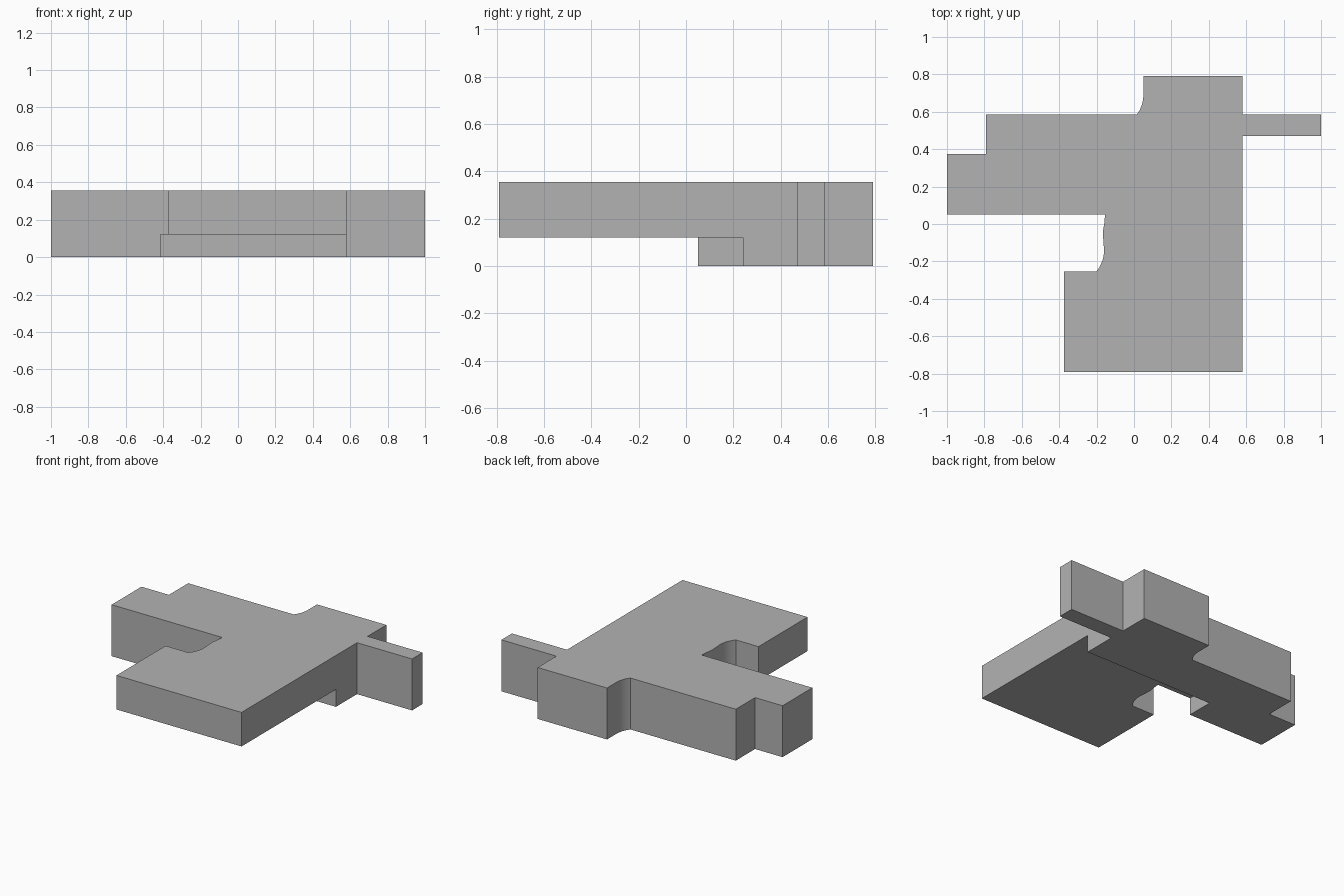
import bpy
import bmesh
import math
from mathutils import Vector

HEIGHT = 0.355      # full thickness of the block
STEP = 0.12         # height of the undercut below the front plate

cube = bpy.data.objects.get("Cube")
if cube:
    bpy.data.objects.remove(cube, do_unlink=True)

grey = bpy.data.materials.new("plain grey")
grey.use_nodes = True
grey.diffuse_color = (0.45, 0.45, 0.45, 1)
grey.node_tree.nodes["Principled BSDF"].inputs["Base Color"].default_value = grey.diffuse_color


def arc(x, y, radius, drop, steps=8):
    """Fillet that leaves (x, y) straight down and flares toward -x."""
    end = math.asin(drop / radius)
    return [(x - radius + radius * math.cos(end * i / steps),
             y - radius * math.sin(end * i / steps)) for i in range(steps + 1)]


def prism(name, outline, bottom, top):
    """Extrude a closed outline straight up."""
    bm = bmesh.new()
    face = bm.faces.new([bm.verts.new((x, y, bottom)) for x, y in outline])
    new = bmesh.ops.extrude_face_region(bm, geom=[face])["geom"]
    bmesh.ops.translate(bm, vec=Vector((0, 0, top - bottom)),
                        verts=[v for v in new if isinstance(v, bmesh.types.BMVert)])
    bmesh.ops.recalc_face_normals(bm, faces=bm.faces)
    mesh = bpy.data.meshes.new(name)
    bm.to_mesh(mesh)
    bm.free()
    mesh.materials.append(grey)
    obj = bpy.data.objects.new(name, mesh)
    bpy.context.collection.objects.link(obj)
    return obj


# Plan outline, clockwise from the front left corner
front_plate = [(0.58, -0.79), (-0.375, -0.79), (-0.375, -0.255)]
side_notch = arc(-0.16, -0.14, 0.175, 0.115)[::-1]
notch_top = [(-0.164, -0.09), (-0.166, -0.04), (-0.158, 0.01), (-0.155, 0.05)]
right_arm = [(-1, 0.05), (-1, 0.375), (-0.79, 0.375), (-0.79, 0.585)]
back_fillet = arc(0.05, 0.69, 0.175, 0.105)[::-1]
back_block = [(0.05, 0.79), (0.58, 0.79)]
left_tab = [(0.58, 0.585), (1, 0.585), (1, 0.47), (0.58, 0.47)]

block = prism("stepped_block",
              front_plate + side_notch + notch_top + right_arm
              + back_fillet + back_block + left_tab, 0, HEIGHT)

# Undercut beneath the front plate
cutter = prism("undercut_cutter",
               [(-0.415, -0.9), (0.7, -0.9), (0.7, 0.24), (-0.415, 0.24)], -0.1, STEP)
cutter.hide_render = True
cut = block.modifiers.new("undercut", "BOOLEAN")
cut.operation = "DIFFERENCE"
cut.solver = "EXACT"
cut.object = cutter

bpy.ops.object.select_all(action="DESELECT")
block.select_set(True)
bpy.context.view_layer.objects.active = block
bpy.ops.object.modifier_apply(modifier=cut.name)
bpy.data.objects.remove(cutter, do_unlink=True)
bpy.ops.object.shade_smooth_by_angle(angle=math.radians(30))
